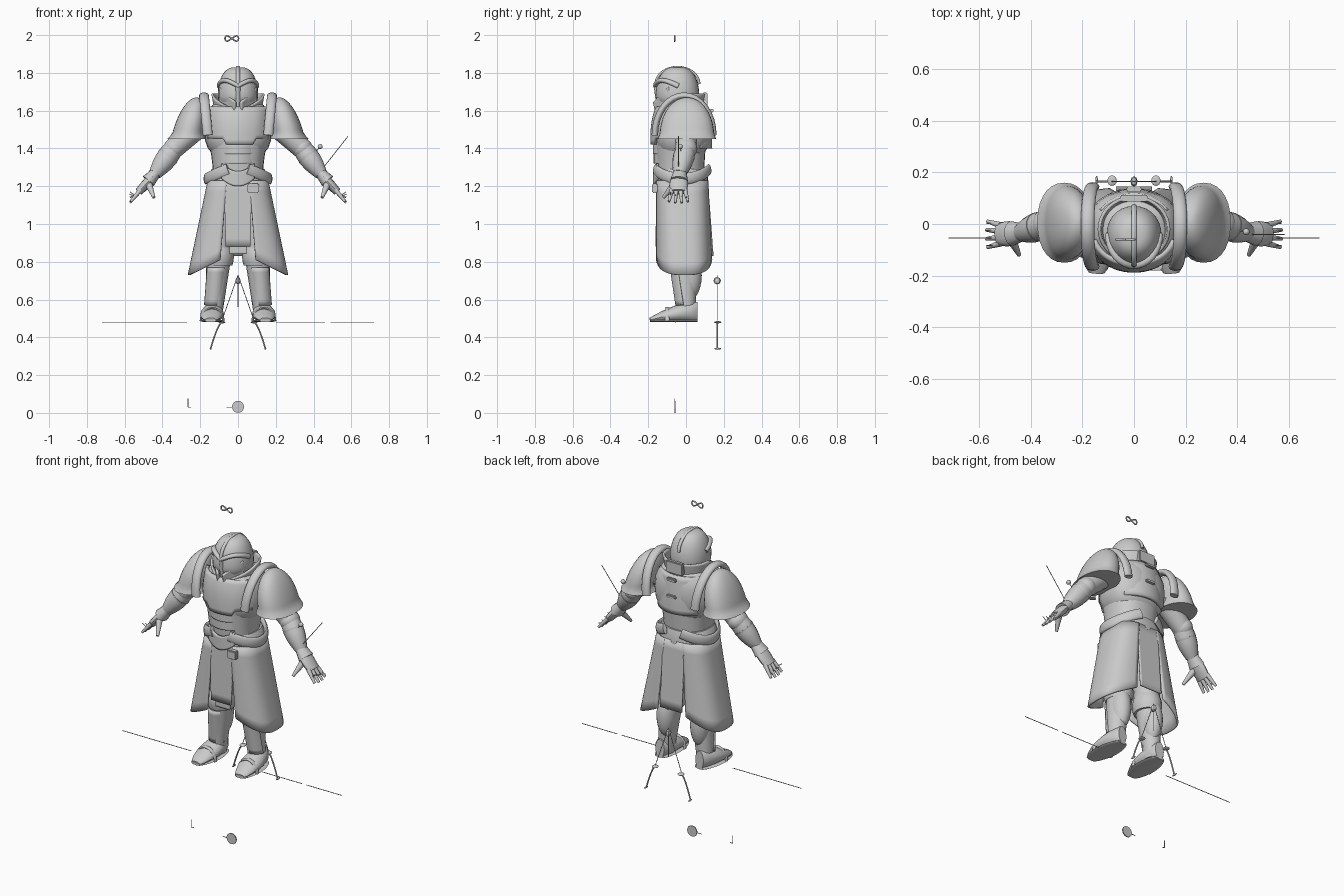
import bpy, bmesh, math
from math import sin, cos, pi
from mathutils import Vector

RIGHT, BACK, UP = Vector((1, 0, 0)), Vector((0, 1, 0)), Vector((0, 0, 1))

default_cube = bpy.data.objects.get("Cube")
if default_cube:
    bpy.data.objects.remove(default_cube, do_unlink=True)

grey = bpy.data.materials.new("plain_grey")
grey.use_nodes = True
grey.diffuse_color = (.6, .6, .6, 1)
grey.node_tree.nodes["Principled BSDF"].inputs["Base Color"].default_value = grey.diffuse_color


def finish(name, bm, thick=0):
    bmesh.ops.recalc_face_normals(bm, faces=bm.faces)
    mesh = bpy.data.meshes.new(name)
    bm.to_mesh(mesh)
    bm.free()
    mesh.materials.append(grey)
    part = bpy.data.objects.new(name, mesh)
    bpy.context.collection.objects.link(part)
    if thick:
        solid = part.modifiers.new("Thickness", "SOLIDIFY")
        solid.thickness, solid.offset = thick, 0
    bpy.ops.object.select_all(action="DESELECT")
    part.select_set(True)
    bpy.context.view_layer.objects.active = part
    bpy.ops.object.shade_smooth_by_angle(angle=math.radians(40))


def skin(name, rings, closed=True, thick=0):
    """Bridge rows of points; closed rows also get end caps."""
    bm = bmesh.new()
    rows = [[bm.verts.new(point) for point in ring] for ring in rings]
    count = len(rows[0])
    for low, high in zip(rows, rows[1:]):
        for i in range(count if closed else count - 1):
            j = (i + 1) % count
            bm.faces.new((low[i], low[j], high[j], high[i]))
    if closed:
        bm.faces.new(rows[0])
        bm.faces.new(rows[-1])
    finish(name, bm, thick)


def signed_power(value, power):
    return math.copysign(abs(value) ** power, value)


def oval(centre, along, across, power=1, sides=28):
    angles = [2 * pi * i / sides for i in range(sides)]
    return [centre + along * signed_power(cos(a), power) + across * signed_power(sin(a), power) for a in angles]


def loft(name, section, power=1, steps=20):
    """Level ovals; section(t) gives centre, half width and half depth."""
    rings = []
    for i in range(steps + 1):
        x, y, z, width, depth = section(sin(i / steps * pi / 2))
        rings.append(oval(Vector((x, y, z)), RIGHT * width, BACK * depth, power))
    skin(name, rings)


def sweep(name, path, size, ref=BACK, steps=16, sides=16):
    """Ovals square to path(t); size(t) is (along ref, across)."""
    points = [Vector(path(i / steps)) for i in range(steps + 1)]
    rings = []
    for i, point in enumerate(points):
        tangent = (points[min(i + 1, steps)] - points[max(i - 1, 0)]).normalized()
        along = (ref - tangent * tangent.dot(ref)).normalized()
        across = tangent.cross(along)
        a, b = size(i / steps)
        rings.append(oval(point, along * a, across * b, sides=sides))
    skin(name, rings)


def limb(name, start, end, first, last, bulge=0, flat=1, steps=8):
    """Straight tapering part, optionally fuller in the middle."""
    def size(t):
        radius = first + (last - first) * t + bulge * sin(pi * t)
        return radius, radius * flat
    a, b = Vector(start), Vector(end)
    ref = RIGHT if abs((b - a).normalized().y) > .9 else BACK
    sweep(name, lambda t: a.lerp(b, t), size, ref, steps)


def wire(name, start, end, radius=.002):
    limb(name, start, end, radius, radius, steps=1)


def plate(name, shape, thick=.012, columns=20, rows=8):
    """Sheet from shape(u, v), u from -1 to 1 and v from 0 to 1."""
    skin(name, [[shape(2 * i / columns - 1, j / rows) for i in range(columns + 1)]
                for j in range(rows + 1)], False, thick)


def ball(name, centre, radii, power=1, segments=24):
    bm = bmesh.new()
    bmesh.ops.create_uvsphere(bm, u_segments=segments, v_segments=segments // 2, radius=1)
    for vert in bm.verts:
        vert.co = [c + r * signed_power(k, power) for c, r, k in zip(centre, radii, vert.co)]
    finish(name, bm)


def box(name, centre, size):
    bm = bmesh.new()
    bmesh.ops.create_cube(bm, size=1)
    for vert in bm.verts:
        vert.co = [c + s * k for c, s, k in zip(centre, size, vert.co)]
    bmesh.ops.bevel(bm, geom=bm.edges[:], offset=.005, segments=2, affect="EDGES")
    finish(name, bm)


# Torso
loft("waist", lambda t: (0, -.03, 1.2 + .3 * t, .13 + .04 * t * t, .12 + .02 * t), .85)
ball("ribcage", (0, -.02, 1.5), (.18, .15, .17), .8)


def chest_shape(u, v):
    notch = .03 * (abs(u) < .4) * (1 - v)
    return .165 * sin(u * 1.2), -.02 - .16 * cos(u * 1.2) ** .8 + .03 * v ** 3, 1.45 - notch + .17 * v


plate("chest_plate", chest_shape, .018)
plate("back_plate", lambda u, v: (.15 * sin(u), .13 * cos(u) - .02 * v * v, 1.4 + .22 * v), .018)
for tier in range(2):
    plate("abdomen_plate", lambda u, v: (.12 * sin(u), -.03 - (.135 + .005 * tier) * cos(u),
                                         1.32 + .05 * (tier + v)))
    box("back_latch", (0, .135, 1.5 + .1 * tier), (.06, .02, .02))


# Raised collar with a pointed front
def collar_shape(u, v):
    rise = min(1, 2 * abs(u))
    ring = .11 + .015 * v
    return 1.08 * ring * sin(u * pi), -.02 - ring * cos(u * pi), 1.55 + .05 * rise + (.05 + .04 * rise) * v


plate("collar", collar_shape, columns=40)
ball("collar_medallion", (0, -.15, 1.56), (.015, .015, .015))
box("collar_back", (0, .1, 1.66), (.11, .025, .07))


# Helmet
def helmet_section(t):
    fullness = abs(sin(pi * (.15 + .85 * t))) ** .3 * (.7 + .3 * min(1, 3 * t))
    return 0, -.045, 1.58 + .25 * t, .107 * fullness, .115 * fullness


loft("helmet", helmet_section, .95)
sweep("helmet_brow", lambda t: (-.1 * cos(pi * t), -.04 - .12 * sin(pi * t), 1.73 + .03 * abs(sin(2 * pi * t))),
      lambda t: (.014, .012))
sweep("helmet_crest", lambda t: (0, -.045 - .115 * cos(pi * t), 1.74 + .09 * sin(pi * t)),
      lambda t: (.01, .007), RIGHT)
limb("nose_ridge", (0, -.16, 1.74), (0, -.14, 1.6), .012, .014)
for side in (1, -1):
    plate("cheek_plate", lambda u, v: (side * (.055 + .04 * u), -.12 + .04 * u - .01 * v,
                                       1.62 + .02 * u + (.065 + .02 * u) * v), .016)

# Belt
loft("belt", lambda t: (0, -.02, 1.21 + .08 * t, .165 - .025 * t * t, .138 - .012 * t * t), .85)
plate("belt_buckle", lambda u, v: (.085 * u, -.17 + .02 * u * u, 1.2 + .04 * u * u + .08 * v))
box("belt_pouch", (.08, -.165, 1.19), (.06, .03, .05))


# Long split skirt and hanging cloths
def skirt_shape(side, u, v):
    angle = u * 1.33
    reach = cos(angle) ** .67
    drop = v * (.74 + .26 * reach)
    depth = signed_power(sin(angle), .67) * (.135 + .013 * drop)
    return side * (.155 + .105 * drop) * reach, depth - .02 + .012 * drop, 1.23 - .5 * drop


plate("front_cloth", lambda u, v: ((.075 - .01 * v) * u, -.15 - .006 * v, 1.23 - .35 * v))
plate("front_cloth_lower", lambda u, v: (.045 * u, -.14, .93 - .09 * v))
plate("back_cloth", lambda u, v: (.07 * u, .11 + .03 * v, 1.23 - .4 * v))

for side in (1, -1):
    def at(x, y, z):
        return Vector((side * x, y, z))

    plate("skirt_side", lambda u, v: skirt_shape(side, u, v), columns=32)
    sweep("belt_side_plate", lambda t: at(.17 * sin(pi * (.1 + .8 * t)), -.02 - .15 * cos(pi * (.1 + .8 * t)),
                                          1.29 - .05 * sin(pi * t)), lambda t: (.03, .012), UP)

    # Shoulder armour with a flared lip and raised inner rim
    def pauldron_section(t):
        dome, lip = abs(1 - t ** 2.2) ** .5, .02 * max(0, 1 - 8 * t)
        return side * (.27 - .05 * t), .005, 1.45 + .22 * t, .085 * dome + lip, .145 * dome + lip / 2

    loft("pauldron", pauldron_section, .9)
    sweep("pauldron_rim", lambda t: at(.16 + .02 * sin(pi * t), -.01 - .155 * cos(pi * t), 1.47 + .21 * sin(pi * t)),
          lambda t: (.026, .017), RIGHT)

    # Arm and gauntlet
    shoulder, elbow, wrist, knuckles = at(.2, 0, 1.53), at(.34, 0, 1.4), at(.44, -.035, 1.265), at(.525, -.04, 1.17)
    limb("upper_arm", shoulder, elbow, .065, .055)
    ball("elbow_guard", elbow, (.055, .06, .055))
    limb("forearm", elbow, wrist, .052, .034, .012)
    limb("forearm_guard", elbow.lerp(wrist, .3), elbow.lerp(wrist, .8), .058, .044)
    limb("glove_cuff", elbow.lerp(wrist, .9), wrist.lerp(knuckles, .4), .034, .048, flat=.8)
    limb("palm", wrist, knuckles, .035, .042, .01, .5)
    for finger in range(4):
        spread = finger - 1.5
        root = knuckles + BACK * .025 * spread
        tip = root + at(.05, .01 * spread, -.06) * (1 - .1 * abs(spread))
        limb("finger", root.lerp(tip, -.2), tip, .013, .007)
        middle = root.lerp(tip, .4)
        wire("finger_spike", middle, middle + at(.03, 0, .02 - .01 * finger))
    limb("thumb", at(.475, -.06, 1.215), at(.445, -.12, 1.14), .02, .008)

    # Leg, knee guard and boot
    hip, knee, ankle = at(.09, -.02, 1.2), at(.1, -.01, .85), at(.13, 0, .5)
    limb("thigh", hip, knee, .08, .075, flat=.9)
    limb("shin", knee, ankle, .075, .048, flat=.9)
    ball("calf", knee.lerp(ankle, .35) + BACK * .025, (.055, .065, .13))
    limb("knee_guard", knee + UP * .03, knee - UP * .07, .075, .078, .01, .9)
    plate("shin_plate", lambda u, v: at(.113 + .015 * v + .055 * sin(u), -.08 * cos(u) + .03 * v, .77 - .2 * v))

    def boot_height(t):
        return .012 + .042 * cos(t * pi / 2)

    sweep("boot", lambda t: at(.13 + .015 * t, .06 - .25 * t, .48 + boot_height(t)),
          lambda t: (boot_height(t), .028 + .034 * sin(pi * t) ** .7), UP)
    sweep("boot_sole", lambda t: at(.13 + .015 * t, .06 - .25 * t, .487),
          lambda t: (.007, .03 + .035 * sin(pi * t) ** .7), UP)
    sweep("toe_band", lambda t: at(.137 + .06 * cos(pi * t), -.1, .485 + .07 * sin(pi * t)), lambda t: (.012, .006))

    # Rods behind the legs
    wire("rear_rod", at(0, .165, .73), at(.085, .165, .49))
    sweep("rear_hook", lambda t: at(.085 + .06 * t, .165, .48 - .14 * t ** 1.5), lambda t: (.004, .004))
    ball("rear_pad", at(.085, .168, .48), (.018, .02, .006))
    ball("rear_tip", at(.145, .168, .34), (.005, .018, .005))

# Loose markers around the figure
ball("rear_joint", (0, .165, .7), (.014, .02, .02), segments=8)
wire("rear_pin", (0, .165, .56), (0, .165, .73))
pin_head = Vector((.435, -.03, 1.41))
wire("arm_pin", (.375, -.02, 1.34), pin_head)
ball("arm_pin_head", pin_head, (.013, .013, .013))
wire("arm_line", (.445, -.04, 1.29), (.583, -.04, 1.465))
for start, end in ((-.72, -.27), (.2, .46), (.49, .72)):
    wire("ground_line", (start, -.055, .48), (end, -.055, .48))
limb("floor_disc", (0, -.062, .032), (0, -.056, .032), .032, .032)
wire("disc_line", (-.06, -.06, .03), (-.03, -.06, .03))
wire("corner_upright", (-.265, -.06, .075), (-.265, -.06, .03))
wire("corner_foot", (-.265, -.06, .03), (-.25, -.06, .03))
sweep("top_loop", lambda t: (.036 * cos(2 * pi * t) - .033, -.06, 1.982 + .014 * sin(4 * pi * t)),
      lambda t: (.004, .004), steps=32)
